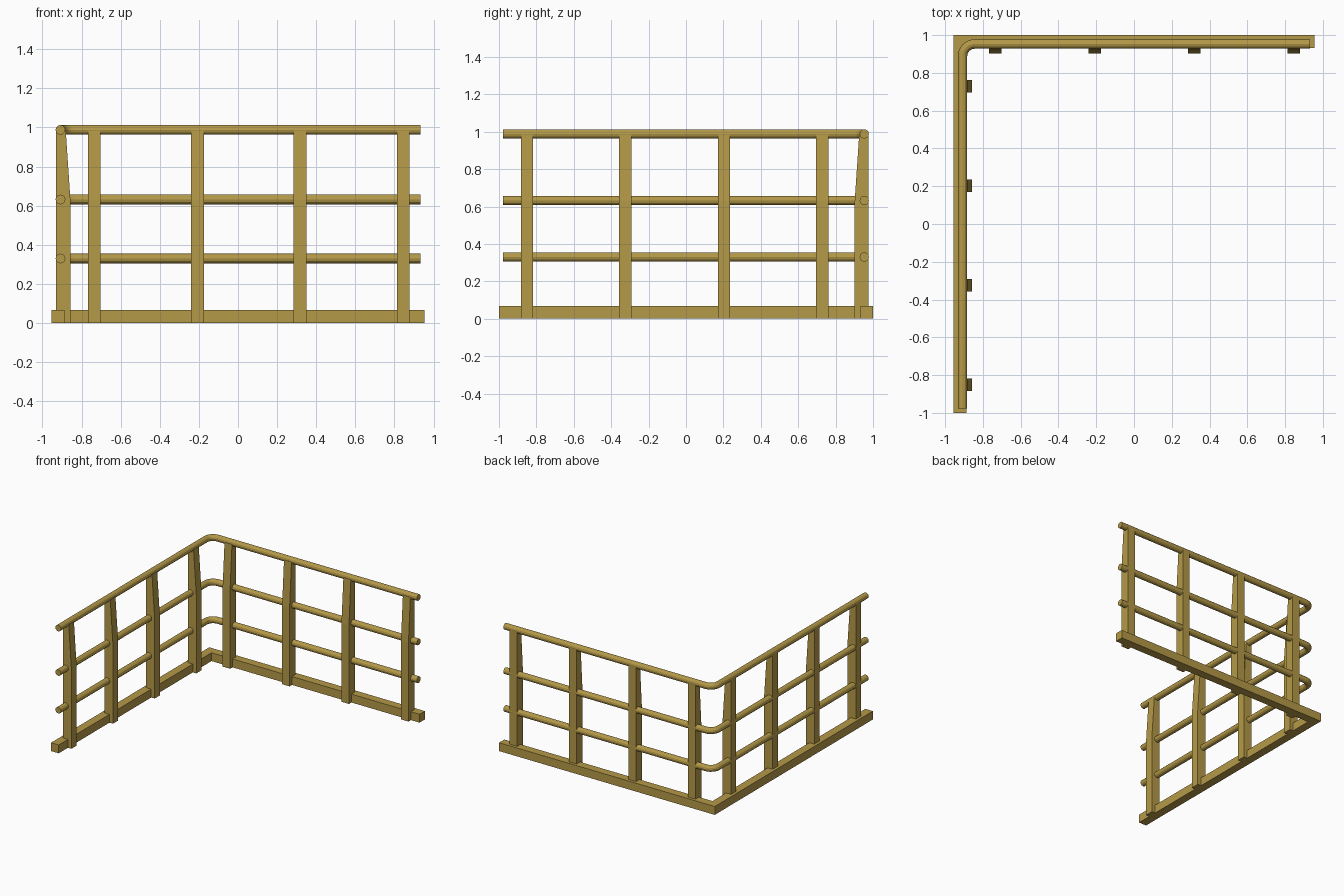
import bpy, bmesh, math

if "Cube" in bpy.data.objects:
    bpy.data.objects.remove(bpy.data.objects["Cube"])

brass = bpy.data.materials.new("golden_yellow")
brass.diffuse_color = (0.46, 0.32, 0.065, 1)
brass.use_nodes = True
brass.node_tree.nodes["Principled BSDF"].inputs["Base Color"].default_value = brass.diffuse_color

X0, X1, Y0, Y1 = -0.955, 0.955, -1.0, 1.0   # outer bounds of the L plan
BASE = 0.067                                # base board width and height


def left_side(s, d):
    """Point s along the left run, d inward from its outer edge."""
    return (X0 + d, s)


def back_side(s, d):
    return (s, Y1 - d)


def prism(name, points, offset):
    """Extrude a 3D polygon along an offset vector."""
    bm = bmesh.new()
    face = bm.faces.new([bm.verts.new(p) for p in points])
    new = bmesh.ops.extrude_face_region(bm, geom=[face])["geom"]
    bmesh.ops.translate(bm, vec=offset,
                        verts=[v for v in new if isinstance(v, bmesh.types.BMVert)])
    bmesh.ops.recalc_face_normals(bm, faces=bm.faces)
    mesh = bpy.data.meshes.new(name)
    bm.to_mesh(mesh)
    bm.free()
    mesh.materials.append(brass)
    bpy.context.collection.objects.link(bpy.data.objects.new(name, mesh))


# L-shaped base board
plan = [(X0, Y0), (X0 + BASE, Y0), (X0 + BASE, Y1 - BASE),
        (X1, Y1 - BASE), (X1, Y1), (X0, Y1)]
prism("base_board", [(x, y, 0) for x, y in plan], (0, 0, BASE))

# Posts: straight outside, tapering inside above the middle rail
W = 0.066
profile = [(0.023, 0), (0.098, 0), (0.098, 0.63), (0.074, 0.985), (0.023, 0.985)]
runs = [("left_post", left_side, (-0.85, -0.325, 0.203, 0.729), (0, W, 0)),
        ("back_post", back_side, (-0.735, -0.208, 0.318, 0.845), (W, 0, 0))]
for name, place, centres, offset in runs:
    for s in centres:
        prism(name, [(*place(s - W / 2, d), z) for d, z in profile], offset)

# Three round rails with a rounded corner
D, R, SEG = 0.047, 0.065, 6
cx, cy = X0 + D + R, Y1 - D - R
path = [(X0 + D, Y0 + 0.022)]
for i in range(SEG + 1):
    a = math.pi - math.pi / 2 * i / SEG
    path.append((cx + R * math.cos(a), cy + R * math.sin(a)))
path.append((X1 - 0.022, Y1 - D))

for name, z in (("lower_rail", 0.33), ("middle_rail", 0.632), ("top_rail", 0.988)):
    curve = bpy.data.curves.new(name, "CURVE")
    curve.dimensions = "3D"
    curve.twist_mode = "Z_UP"
    curve.bevel_depth = 0.025
    curve.bevel_resolution = 4
    curve.use_fill_caps = True
    spline = curve.splines.new("POLY")
    spline.points.add(len(path) - 1)
    for p, (x, y) in zip(spline.points, path):
        p.co = (x, y, z, 1)
    spline.use_smooth = False
    curve.materials.append(brass)
    bpy.context.collection.objects.link(bpy.data.objects.new(name, curve))
